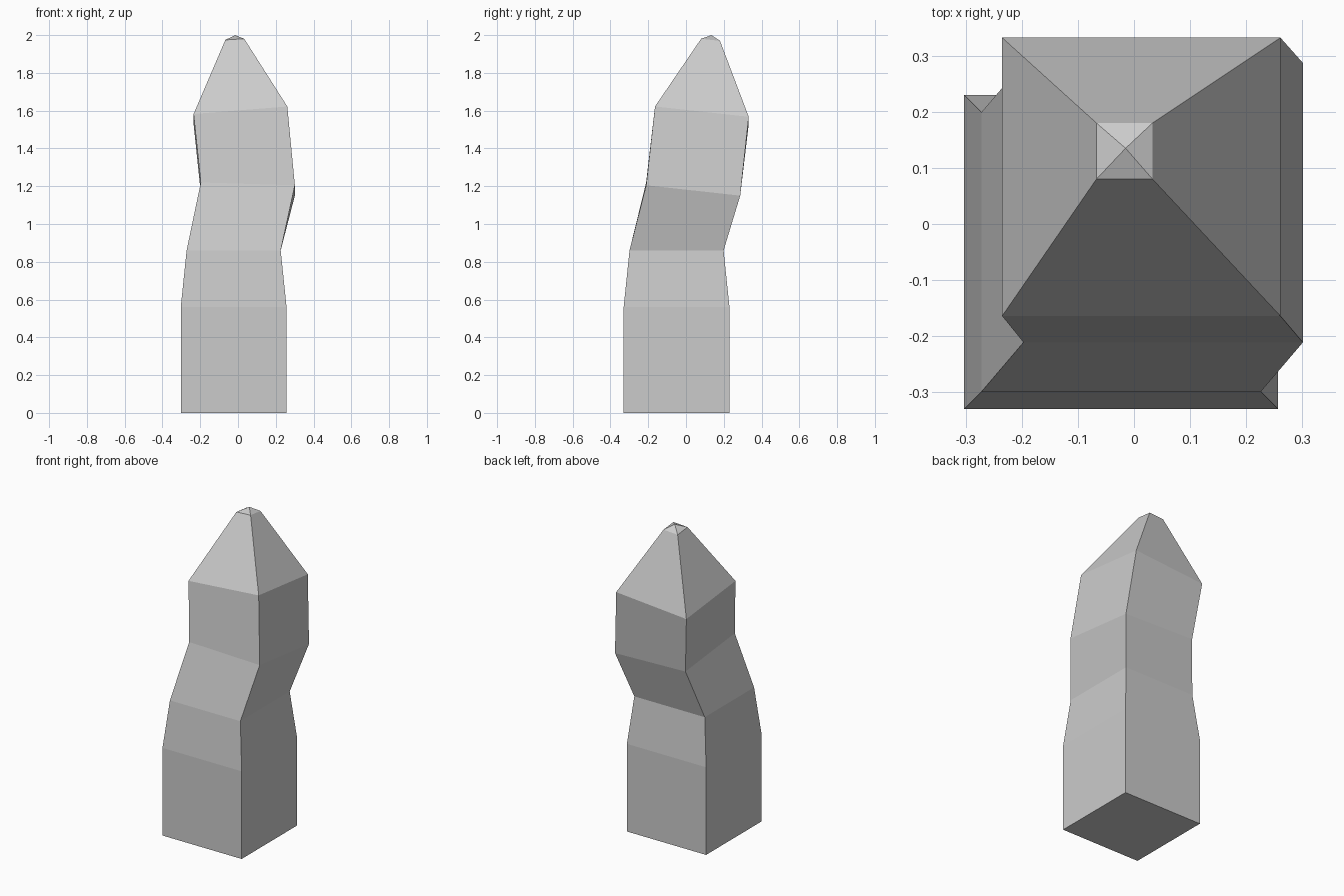
import bpy
import bmesh

if "Cube" in bpy.data.objects:
    bpy.data.objects.remove(bpy.data.objects["Cube"])

# Square cross-sections: centre x, y, z, half-size, tilt along x, tilt along y
SECTIONS = [
    (-0.023, -0.050, 0.000, 0.280, 0.00, 0.00),
    (-0.023, -0.050, 0.560, 0.280, 0.00, 0.00),
    (-0.023, -0.050, 0.860, 0.249, 0.00, 0.00),
    (0.052, 0.038, 1.185, 0.249, -0.03, -0.11),
    (0.013, 0.084, 1.575, 0.248, 0.08, -0.11),
    (-0.017, 0.130, 1.972, 0.050, 0.06, -0.11),
]
APEX = (-0.015, 0.135, 2.0)
CORNERS = [(-1, -1), (1, -1), (1, 1), (-1, 1)]

bm = bmesh.new()


def ring(cx, cy, cz, h, tx, ty):
    return [bm.verts.new((cx + h * sx, cy + h * sy, cz + h * (sx * tx + sy * ty)))
            for sx, sy in CORNERS]


# Bent column: loft the sections
rings = [ring(*s) for s in SECTIONS]
bm.faces.new(rings[0][::-1])
for low, high in zip(rings, rings[1:]):
    for i in range(4):
        j = (i + 1) % 4
        bm.faces.new((low[i], low[j], high[j], high[i]))

# Pointed tip
tip = bm.verts.new(APEX)
for i in range(4):
    bm.faces.new((rings[-1][i], rings[-1][(i + 1) % 4], tip))

bmesh.ops.recalc_face_normals(bm, faces=bm.faces)
mesh = bpy.data.meshes.new("crooked_post")
bm.to_mesh(mesh)
bm.free()
bpy.context.collection.objects.link(bpy.data.objects.new("crooked_post", mesh))
